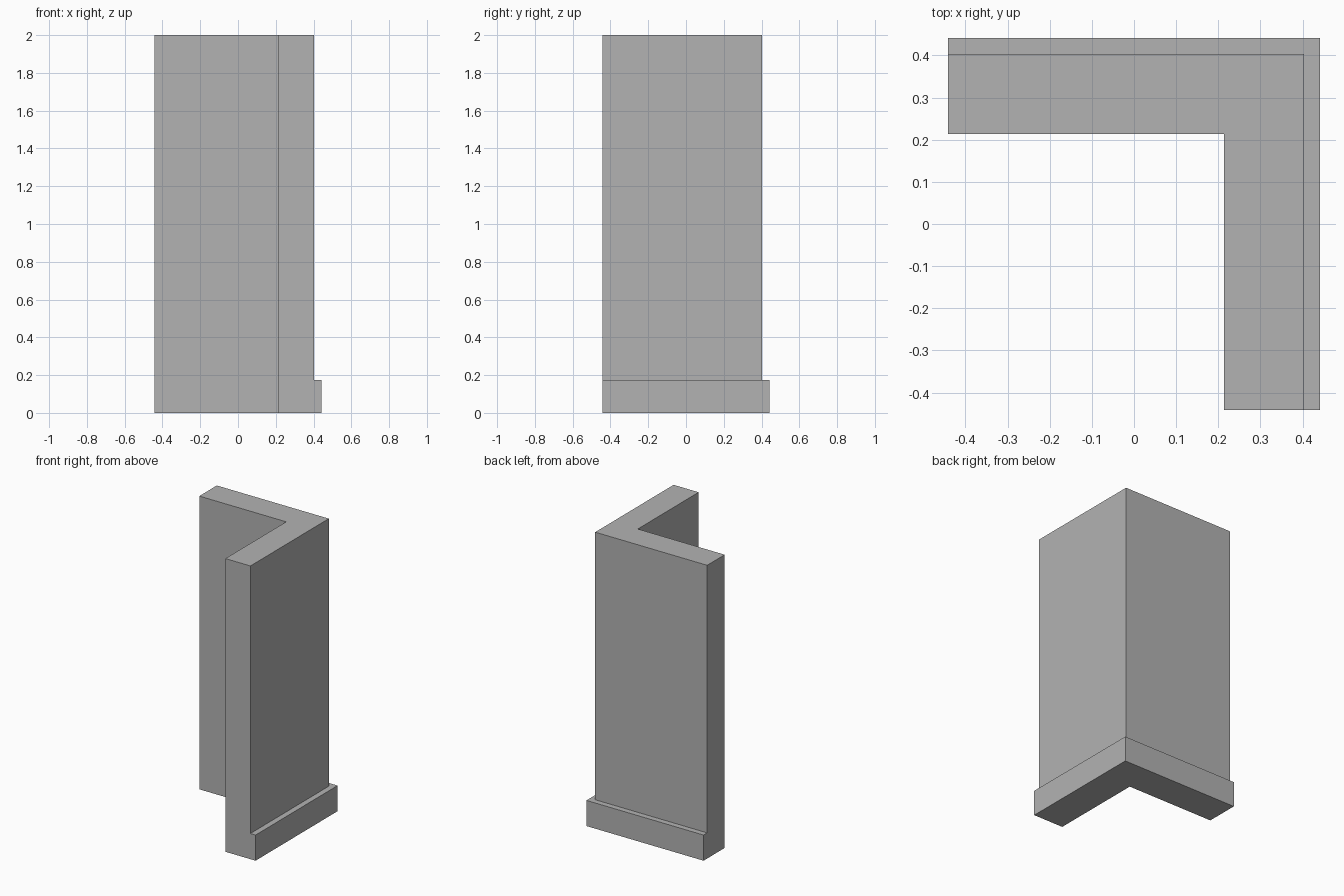
import bpy
import bmesh

cube = bpy.data.objects.get("Cube")
if cube:
    bpy.data.objects.remove(cube, do_unlink=True)

GREY = (0.45, 0.45, 0.45, 1.0)
plaster = bpy.data.materials.new("plain grey")
plaster.use_nodes = True
plaster.diffuse_color = GREY
plaster.node_tree.nodes["Principled BSDF"].inputs["Base Color"].default_value = GREY

END = -0.442      # flush ends of both legs
INNER = 0.214     # inside faces of the wall
OUTER = 0.403     # outside faces of the wall
TRIM = 0.442      # outside faces of the skirting


def corner_prism(name, inner, outer, height):
    """Extrude an L-shaped plan, with its corner at +x +y, up from the floor."""
    plan = [(END, inner), (inner, inner), (inner, END),
            (outer, END), (outer, outer), (END, outer)]
    bm = bmesh.new()
    base = bm.faces.new([bm.verts.new((x, y, 0)) for x, y in plan])
    top = bmesh.ops.extrude_face_region(bm, geom=[base], use_keep_orig=True)["geom"]
    bmesh.ops.translate(bm, vec=(0, 0, height),
                        verts=[v for v in top if isinstance(v, bmesh.types.BMVert)])
    bmesh.ops.recalc_face_normals(bm, faces=bm.faces)
    mesh = bpy.data.meshes.new(name)
    bm.to_mesh(mesh)
    bm.free()
    mesh.materials.append(plaster)
    obj = bpy.data.objects.new(name, mesh)
    bpy.context.collection.objects.link(obj)
    return obj


# Tall corner wall
corner_prism("corner_wall", INNER, OUTER, 2.0)
# Low skirting along the two outside faces
corner_prism("skirting", OUTER, TRIM, 0.175)
